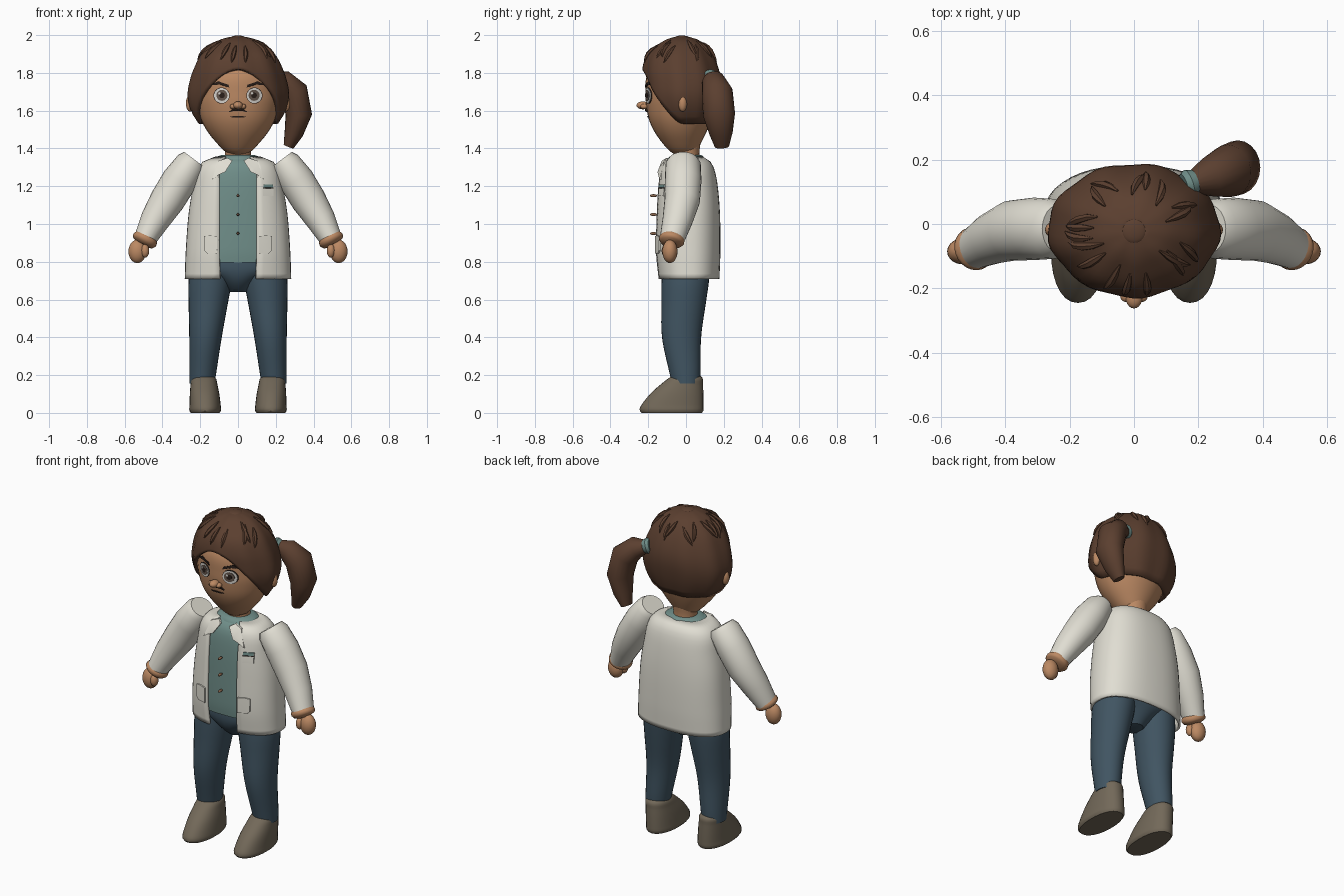
import bpy, bmesh, math, random
from mathutils import Vector

if "Cube" in bpy.data.objects:
    bpy.data.objects.remove(bpy.data.objects["Cube"])

random.seed(4)


def mat(name, r, g, b):
    m = bpy.data.materials.new(name)
    m.diffuse_color = (r, g, b, 1)
    m.use_nodes = True
    m.node_tree.nodes["Principled BSDF"].inputs["Base Color"].default_value = m.diffuse_color
    return m


SKIN = mat("skin", .50, .25, .125)
HAIR = mat("brown hair", .105, .05, .029)
COAT = mat("off white cloth", .75, .73, .65)
SHIRT = mat("teal cloth", .16, .27, .25)
DENIM = mat("dark blue denim", .052, .09, .122)
SHOE = mat("taupe leather", .17, .14, .10)
DARK = mat("dark brown", .022, .013, .01)
WHITE = mat("eye white", .68, .66, .62)
IRIS = mat("iris grey brown", .13, .095, .075)
BRASS = mat("copper button", .26, .14, .08)


def finish(name, bm, material, angle=40, thick=0):
    """Turn a bmesh into a named, smooth-shaded object."""
    me = bpy.data.meshes.new(name)
    bm.to_mesh(me)
    bm.free()
    ob = bpy.data.objects.new(name, me)
    bpy.context.collection.objects.link(ob)
    me.materials.append(material)
    if thick:
        s = ob.modifiers.new("thickness", 'SOLIDIFY')
        s.thickness, s.offset = thick, -1
    bpy.ops.object.select_all(action='DESELECT')
    ob.select_set(True)
    bpy.context.view_layer.objects.active = ob
    bpy.ops.object.shade_smooth_by_angle(angle=math.radians(angle))
    return ob


def skin_rings(name, rings, material, closed=True, caps=True, angle=40, thick=0):
    """Bridge successive rings of points."""
    bm = bmesh.new()
    vs = [[bm.verts.new(p) for p in r] for r in rings]
    n = len(vs[0])
    for a, b in zip(vs, vs[1:]):
        for i in range(n if closed else n - 1):
            j = (i + 1) % n
            bm.faces.new((a[i], a[j], b[j], b[i]))
    if caps:
        bm.faces.new(vs[0])
        bm.faces.new(vs[-1])
    bmesh.ops.recalc_face_normals(bm, faces=bm.faces)
    return finish(name, bm, material, angle, thick)


def sample(table, z):
    """Smooth interpolation of rows (z, half width, front y, back y, ...)."""
    z = min(max(z, table[0][0]), table[-1][0])
    k = next(i for i in range(len(table) - 1) if z <= table[i + 1][0])
    p1, p2 = table[k], table[k + 1]
    p0, p3 = table[max(k - 1, 0)], table[min(k + 2, len(table) - 1)]
    h = p2[0] - p1[0]
    t = (z - p1[0]) / h
    out = []
    for a, b, c, d in list(zip(p0, p1, p2, p3))[1:]:
        m1 = (c - a) / (p2[0] - p0[0]) * h
        m2 = (d - b) / (p3[0] - p1[0]) * h
        out.append((2*t**3 - 3*t*t + 1)*b + (t**3 - 2*t*t + t)*m1
                   + (3*t*t - 2*t**3)*c + (t**3 - t*t)*m2)
    return out


def on_ring(row, t, z, p=2, cx=0, grow=0):
    """Point on an oval ring; t = 0 faces the front."""
    rx, yf, yb = row[0] + grow, row[1] - grow, row[2] + grow
    f = lambda v: math.copysign(abs(v) ** (2 / p), v)
    return Vector((cx + rx*f(math.sin(t)), (yf + yb)/2 - (yb - yf)/2*f(math.cos(t)), z))


def front(table, x, z, p=2):
    rx, yf, yb = sample(table, z)[:3]
    return (yf + yb)/2 - (yb - yf)/2 * max(0, 1 - abs(x / rx)**p) ** (1 / p)


def loft(name, table, material, steps=20, n=32, p=2, grow=0, angle=40, side=0):
    rings = []
    for k in range(steps + 1):
        z = table[0][0] + (table[-1][0] - table[0][0]) * k / steps
        row = sample(table, z)
        cx = side * row[3] if side else 0
        rings.append([on_ring(row, 2*math.pi*i/n, z, p, cx, grow) for i in range(n)])
    return skin_rings(name, rings, material, angle=angle)


def tube(name, path, material, n=20, angle=45):
    """Tapered tube along rows (x, y, z, radius across, radius in depth)."""
    pts = [Vector(r[:3]) for r in path]
    rings = []
    for k, r in enumerate(path):
        t = (pts[min(k+1, len(pts)-1)] - pts[max(k-1, 0)]).normalized()
        u = (Vector((0, 1, 0)) - t * t.y).normalized()
        v = t.cross(u)
        rings.append([pts[k] + v*r[3]*math.cos(2*math.pi*i/n) + u*r[4]*math.sin(2*math.pi*i/n)
                      for i in range(n)])
    return skin_rings(name, rings, material, angle=angle)


def ball(name, loc, size, material, seg=20):
    bm = bmesh.new()
    bmesh.ops.create_uvsphere(bm, u_segments=seg, v_segments=seg // 2 + 2, radius=1)
    for v in bm.verts:
        v.co = Vector(a*b + c for a, b, c in zip(v.co, size, loc))
    return finish(name, bm, material)


def decal(name, outline, surf, lift, material):
    """Thin painted plate following a front surface."""
    bm = bmesh.new()
    n = len(outline)
    cx, cz = sum(p[0] for p in outline)/n, sum(p[1] for p in outline)/n
    place = lambda x, z, l: bm.verts.new((x, surf(x, z) - l, z))
    mid = place(cx, cz, lift)
    top = [place(x, z, lift) for x, z in outline]
    low = [place(x, z, -.003) for x, z in outline]
    for i in range(n):
        j = (i + 1) % n
        bm.faces.new((top[i], top[j], mid))
        bm.faces.new((low[i], low[j], top[j], top[i]))
    bmesh.ops.recalc_face_normals(bm, faces=bm.faces)
    return finish(name, bm, material, 30)


# head and neck
HEAD = [(1.368, .04, -.06, .04), (1.385, .07, -.085, .055), (1.42, .105, -.118, .075),
        (1.48, .155, -.162, .105), (1.54, .19, -.192, .13), (1.6, .21, -.207, .145),
        (1.68, .222, -.214, .15), (1.8, .21, -.203, .14), (1.9, .12, -.12, .07)]
loft("head", HEAD, SKIN, 28)
loft("neck", [(1.3, .08, -.075, .085), (1.36, .068, -.06, .07), (1.45, .075, -.065, .08)], SKIN, 6)
face = lambda x, z: front(HEAD, x, z)
disc = lambda x, z, r: [(x + r*math.cos(i*math.pi/10), z + r*math.sin(i*math.pi/10)) for i in range(20)]

# face details
for s in (-1, 1):
    x = .087 * s
    decal("eye_rim", disc(x, 1.68, .043), face, .004, DARK)
    decal("eye_white", disc(x, 1.68, .04), face, .006, WHITE)
    decal("iris", disc(x - .002*s, 1.681, .029), face, .008, IRIS)
    decal("pupil", disc(x - .002*s, 1.681, .015), face, .009, DARK)
    decal("eye_glint", disc(x - .012, 1.692, .006), face, .0099, WHITE)
    decal("eyebrow", [(s*a, z) for a, z in ((.045, 1.722), (.05, 1.737), (.105, 1.756),
                      (.15, 1.735), (.105, 1.741))], face, .006, DARK)
    decal("moustache", [(s*a, z) for a, z in ((0, 1.611), (.025, 1.613), (.05, 1.592),
                        (.025, 1.598), (0, 1.598))], face, .009, DARK)
    ball("nostril", (.026*s, -.222, 1.622), (.017, .02, .014), SKIN)
    ball("ear", (.254*s, -.018, 1.638), (.022, .023, .043), SKIN)
ball("nose", (0, -.228, 1.628), (.026, .034, .021), SKIN)
decal("mouth", [(-.045, 1.569), (0, 1.573), (.045, 1.569), (.03, 1.563), (-.03, 1.563)], face, .004, DARK)

# hair cap with an arched face opening
CAP = [(1.53, .208, -.17, .14), (1.6, .25, -.2, .165), (1.68, .268, -.218, .182),
       (1.75, .258, -.226, .187), (1.82, .235, -.228, .175), (1.9, .192, -.2, .14),
       (1.96, .125, -.13, .09), (1.985, .07, -.08, .04), (1.995, .008, -.03, -.014)]
N = 54
rings = []
for k in range(19):
    ring = []
    for i in range(N):
        t = 2*math.pi*i/N
        edge = 1.53 + .29 * max(0, math.cos(t)) ** 1.9
        z = 1.995 - (1.995 - edge) * (k/18) ** 1.5
        wave = .004 * math.sin(9*t + 1) * min(1, k/6)
        ring.append(on_ring(sample(CAP, z), t, z, grow=wave))
    rings.append(ring)
skin_rings("hair_cap", rings[::-1], HAIR, caps=False, angle=50, thick=.035)
ball("hair_crown", (0, -.022, 1.985), (.04, .04, .013), HAIR)

# loose locks over the crown
for k in range(18):
    t0 = 2*math.pi*k/18 + random.uniform(-.15, .15)
    z0, turn = random.uniform(1.94, 1.98), random.uniform(-.35, .35)
    path = []
    for j in range(5):
        z = z0 - .022*j
        q = on_ring(sample(CAP, z), t0 + turn*j/4, z, grow=.002)
        w = (.003, .011, .013, .010, .002)[j]
        path.append((q.x, q.y, q.z, w, w))
    tube("hair_lock", path, HAIR, 6, 20)

# ponytail and its tie
tube("ponytail", [(.17, .125, 1.775, .03, .03), (.235, .145, 1.755, .062, .062),
     (.295, .165, 1.7, .076, .082), (.322, .175, 1.58, .07, .085),
     (.295, .185, 1.48, .05, .062), (.268, .19, 1.41, .028, .038)], HAIR)
tube("hair_tie", [(.155, .12, 1.78, .036, .036), (.17, .125, 1.775, .045, .045),
     (.19, .132, 1.768, .038, .038)], SHIRT)

# open coat: half width, front, back, half opening per height
BODY = [(.71, .282, -.15, .177, .095), (.85, .277, -.165, .182, .1), (1.05, .262, -.162, .18, .1),
        (1.2, .238, -.155, .168, .1), (1.29, .218, -.142, .15, .1), (1.335, .18, -.12, .125, .09),
        (1.357, .12, -.088, .09, .065)]
P = 2.4
rings = []
for k in range(25):
    z = .71 + .647 * k / 24
    row = sample(BODY, z)
    t0 = math.asin((row[3] / row[0]) ** (P / 2))
    rings.append([on_ring(row, t0 + (2*math.pi - 2*t0)*i/40, z, P) for i in range(41)])
skin_rings("coat", rings, COAT, closed=False, caps=False, thick=.014)
chest = lambda x, z: front(BODY, x, z, P)

# shirt with neckband and buttons
low = [r for r in BODY if r[0] > .8]
loft("shirt", [(.795,) + tuple(sample(BODY, .795))] + low, SHIRT, 20, 40, P, -.012)
loft("shirt_neckband", [(1.335, .135, -.1, .105), (1.355, .115, -.088, .095),
     (1.366, .085, -.07, .08)], SHIRT, 4)
for z in (.95, 1.05, 1.15):
    ball("shirt_button", (0, -.172, z), (.008, .02, .008), BRASS, 10)

# coat collar flaps and pockets
for s in (-1, 1):
    decal("collar_flap", [(s*a, z) for a, z in ((.138, 1.235), (.102, 1.335), (.055, 1.35),
          (.03, 1.335), (.068, 1.275), (.1, 1.262))], chest, .009, COAT)
    decal("waist_pocket", [(s*a, z) for a, z in ((.11, .845), (.11, .935), (.145, .94), (.18, .935),
          (.18, .86), (.165, .845))], chest, .008, COAT)
box = lambda x0, x1, z0, z1: [(x0, z0), (x1, z0), (x1, z1), (x0, z1)]
decal("chest_pocket", box(.132, .188, 1.148, 1.205), chest, .006, COAT)
decal("pocket_slot", box(.134, .186, 1.19, 1.21), chest, .008, SHIRT)
decal("pocket_trim", box(.132, .188, 1.188, 1.193), chest, .009, DARK)

# arms, cuffs and hands
for s in (-1, 1):
    tube("sleeve", [(x*s, y, z, a, b) for x, y, z, a, b in (
        (.232, -.015, 1.342, .066, .075), (.25, -.015, 1.318, .082, .093),
        (.31, -.015, 1.23, .094, .097), (.375, -.02, 1.125, .092, .094),
        (.44, -.045, 1.02, .078, .08), (.495, -.075, .915, .058, .065))], COAT, 24, 50)
    tube("cuff", [(x*s, y, z, a, a) for x, y, z, a in (
        (.485, -.072, .935, .058), (.49, -.074, .925, .067), (.496, -.077, .91, .068),
        (.502, -.08, .9, .058), (.506, -.081, .892, .035))], SKIN, 24, 50)
    ball("hand", (.533*s, -.085, .855), (.047, .04, .062), SKIN)
    ball("thumb", (.492*s, -.105, .858), (.022, .024, .036), SKIN)

# trousers and shoes
loft("trouser_seat", [(.64, .05, -.06, .055), (.67, .08, -.095, .085), (.71, .13, -.125, .115),
     (.76, .235, -.14, .14), (.84, .245, -.14, .15)], DENIM, 12)
LEG = [(.155, .066, -.075, .072, .19), (.2, .07, -.085, .076, .187), (.4, .086, -.127, .08, .172),
       (.6, .106, -.13, .108, .156), (.7, .115, -.13, .122, .147), (.8, .11, -.125, .13, .135)]
FOOT = [(0, .076, -.235, .085, .174), (.012, .084, -.245, .092, .174), (.035, .083, -.24, .093, .174),
        (.1, .078, -.19, .092, .177), (.15, .071, -.135, .09, .18), (.185, .064, -.09, .088, .182),
        (.2, .045, -.065, .07, .182)]
for s in (-1, 1):
    loft("trouser_leg", LEG, DENIM, 14, 28, side=s)
    loft("shoe", FOOT, SHOE, 18, 28, 2.2, side=s)
